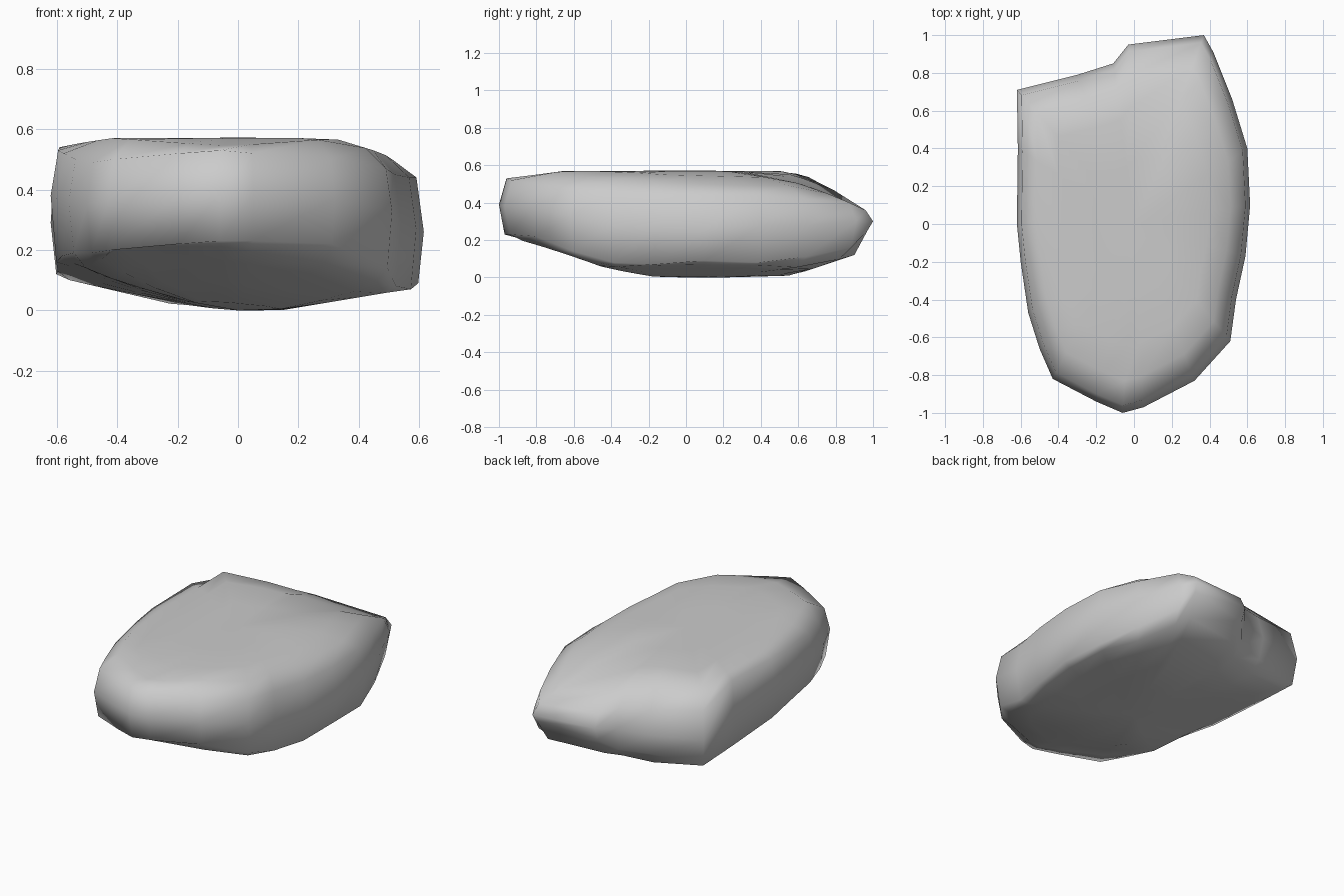
import bpy, bmesh

if "Cube" in bpy.data.objects:
    bpy.data.objects.remove(bpy.data.objects["Cube"])

# Rim of the stone: x, y, then heights of widest point, upper shoulder, lower edge
RIM = [
    (-.62, .71, .29, .46, .12), (-.30, .79, .27, .42, .14), (-.11, .85, .28, .40, .14),
    (-.03, .95, .30, .38, .22), (.37, 1.0, .30, .36, .25), (.42, .91, .30, .40, .16),
    (.52, .66, .28, .42, .11), (.60, .40, .28, .44, .08), (.615, .10, .26, .44, .09),
    (.59, -.17, .27, .44, .07), (.54, -.40, .28, .45, .08), (.51, -.62, .33, .47, .14),
    (.32, -.83, .37, .50, .22), (.05, -.97, .38, .52, .23), (-.06, -1.0, .39, .53, .23),
    (-.20, -.94, .38, .52, .22), (-.43, -.82, .36, .50, .20), (-.50, -.66, .35, .49, .19),
    (-.56, -.47, .36, .50, .19), (-.60, -.20, .37, .52, .18), (-.62, .00, .38, .53, .16),
    (-.615, .40, .36, .54, .13),
]
# Height profiles of the top and underside, across x and along y
TOP_X = [(-.61, .54), (-.42, .57), (.3, .575), (.48, .52), (.6, .44)]
TOP_Y = [(-1, .5), (-.95, .53), (-.65, .57), (.5, .57), (.62, .55), (.78, .49), (.9, .42)]
LOW_X = [(-.6, .1), (-.42, .05), (-.26, .02), (-.08, 0), (.14, 0), (.59, .075)]
LOW_Y = [(-.92, .21), (-.65, .13), (-.43, .05), (-.18, .005), (.2, 0), (.58, .01), (.88, .12)]


def clamp(t):
    return max(0, min(1, t))


def interp(profile, t):
    if t <= profile[0][0]:
        return profile[0][1]
    for (a, u), (b, v) in zip(profile, profile[1:]):
        if t <= b:
            return u + (v - u) * (t - a) / (b - a)
    return profile[-1][1]


def top(x, y):
    # The right half slopes down earlier towards the back
    slope = .05 * clamp((y - .2) / .4) * clamp(x / .4 + .4)
    return min(interp(TOP_X, x), interp(TOP_Y, y)) - slope


def low(x, y):
    # The left half of the underside lifts towards the front
    lift = .08 * clamp(-x / .6) * clamp(.8 - y)
    return max(interp(LOW_X, x), interp(LOW_Y, y)) + lift


bm = bmesh.new()


def ring(scale, height):
    return [bm.verts.new((p[0] * scale, p[1] * scale,
                          height(p, p[0] * scale, p[1] * scale))) for p in RIM]


# Rings from the top face, over the rim, to the underside
rings = [ring(s, lambda p, x, y: top(x, y)) for s in (.35, .65, .83)]
rings.append(ring(.96, lambda p, x, y: p[3]))
rings.append(ring(1.0, lambda p, x, y: p[2]))
rings.append(ring(.97, lambda p, x, y: p[4]))
rings += [ring(s, lambda p, x, y: low(x, y)) for s in (.9, .75, .55, .28)]

n = len(RIM)
for a, b in zip(rings, rings[1:]):
    for i in range(n):
        j = (i + 1) % n
        bm.faces.new((a[i], a[j], b[j], b[i]))

# Close the middle of the top and the underside
for loop, z in ((rings[0], .572), (rings[-1], 0)):
    c = bm.verts.new((0, 0, z))
    for i in range(n):
        bm.faces.new((c, loop[i], loop[(i + 1) % n]))

bmesh.ops.recalc_face_normals(bm, faces=bm.faces)
for f in bm.faces:
    f.smooth = True
mesh = bpy.data.meshes.new("flat_rock")
bm.to_mesh(mesh)
bm.free()
rock = bpy.data.objects.new("flat_rock", mesh)
bpy.context.collection.objects.link(rock)
